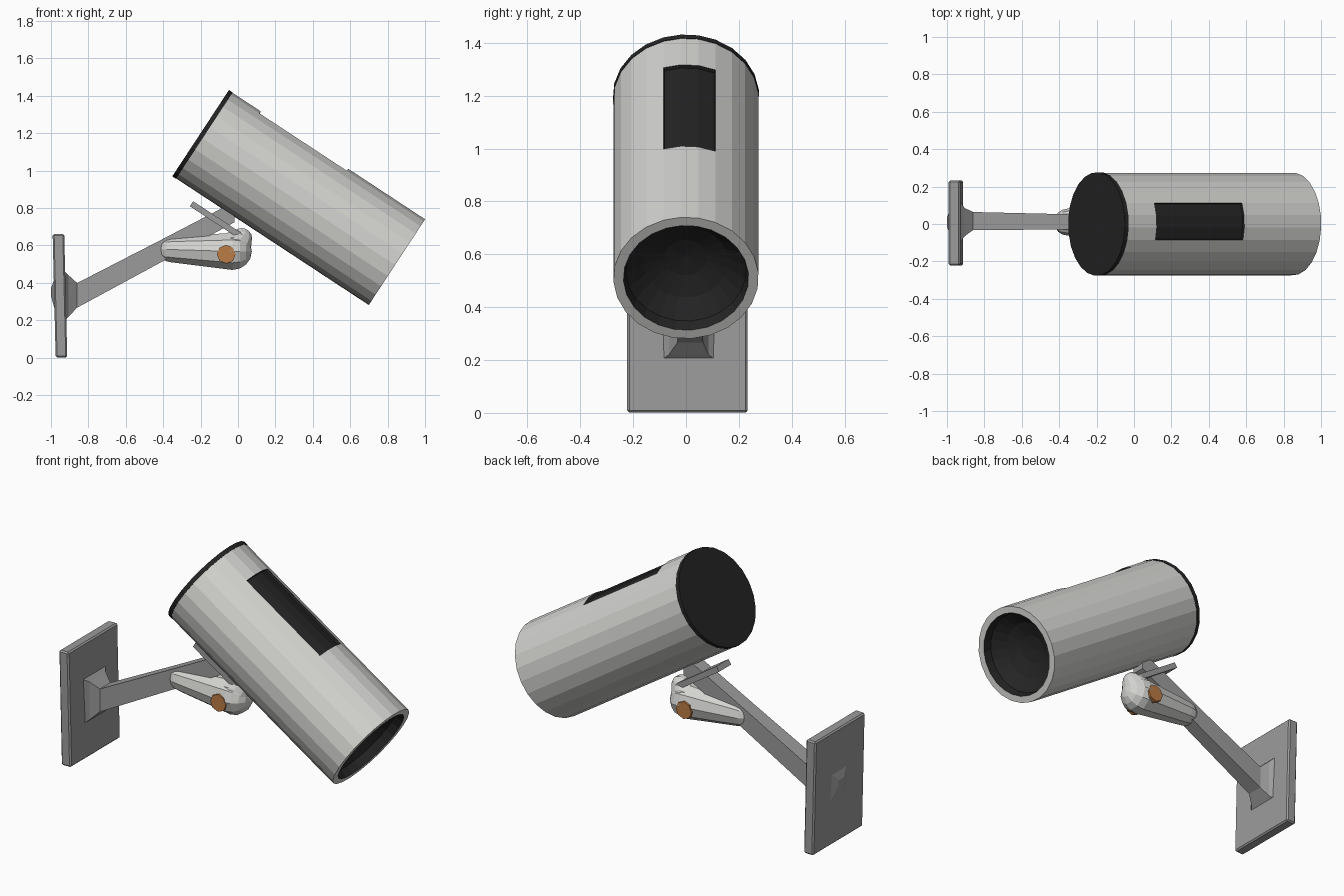
import bpy, bmesh, math
from mathutils import Matrix, Vector

if "Cube" in bpy.data.objects:
    bpy.data.objects.remove(bpy.data.objects["Cube"])


def mat(name, r, g, b):
    m = bpy.data.materials.new(name)
    m.diffuse_color = (r, g, b, 1)
    m.use_nodes = True
    m.node_tree.nodes["Principled BSDF"].inputs["Base Color"].default_value = m.diffuse_color
    return m


LIGHT = mat("light grey", 0.65, 0.65, 0.63)
MID = mat("mid grey", 0.33, 0.33, 0.33)
DARK = mat("near black", 0.018, 0.018, 0.018)
ORANGE = mat("copper orange", 0.5, 0.2, 0.06)


def finish(bm, name, *mats):
    me = bpy.data.meshes.new(name)
    bm.to_mesh(me)
    bm.free()
    for m in mats:
        me.materials.append(m)
    ob = bpy.data.objects.new(name, me)
    bpy.context.collection.objects.link(ob)
    return ob


def box(name, loc, size, tilt, m, bevel=0.0):
    bm = bmesh.new()
    bmesh.ops.create_cube(bm, size=1)
    bmesh.ops.scale(bm, vec=size, verts=bm.verts)
    if bevel:
        bmesh.ops.bevel(bm, geom=bm.edges[:], offset=bevel, segments=1, affect='EDGES')
    bmesh.ops.transform(bm, matrix=Matrix.Translation(loc) @ Matrix.Rotation(tilt, 4, 'Y'), verts=bm.verts)
    return finish(bm, name, m)


def loft(name, sections, m):
    """Rectangular sections (x, y, z, half width, half height) joined along x."""
    bm = bmesh.new()
    rows = [[bm.verts.new((x, y + i * w, z + j * h)) for i, j in ((-1, -1), (1, -1), (1, 1), (-1, 1))]
            for x, y, z, w, h in sections]
    for a, b in zip(rows, rows[1:]):
        for i in range(4):
            k = (i + 1) % 4
            bm.faces.new((a[i], a[k], b[k], b[i]))
    bm.faces.new(rows[0])
    bm.faces.new(rows[-1])
    bmesh.ops.recalc_face_normals(bm, faces=bm.faces)
    return finish(bm, name, m)


def ball_hull(name, balls, m):
    """Convex hull around low-poly balls (x, y, z, radius)."""
    bm = bmesh.new()
    for x, y, z, r in balls:
        bmesh.ops.create_uvsphere(bm, u_segments=10, v_segments=8, radius=r,
                                  matrix=Matrix.Translation((x, y, z)) @ Matrix.Rotation(math.pi / 2, 4, 'Y'))
    res = bmesh.ops.convex_hull(bm, input=bm.verts)
    junk = {v for v in res["geom_interior"] + res["geom_unused"] if isinstance(v, bmesh.types.BMVert)}
    bmesh.ops.delete(bm, geom=list(junk), context='VERTS')
    bmesh.ops.recalc_face_normals(bm, faces=bm.faces)
    return finish(bm, name, m)


# Main housing: lathed tube with dark rear cap, dark front bowl and sunken panel
L, R = 1.256, 0.275
rings = [(0, 0, 1), (0, R + .002, 1), (.024, R + .002, 1), (.024, R, 0), (.205, R, 0), (.765, R, 0),
         (L, R, 0), (L, .237, 1), (L - .05, .228, 1), (L - .11, .16, 1), (L - .14, .08, 1), (L - .15, 0, 1)]
angles = [-18, -4, 10] + [24 + 318 * i / 21 for i in range(21)]
bm = bmesh.new()
rows = [[bm.verts.new((s, r * math.sin(math.radians(a)), r * math.cos(math.radians(a)))) for a in angles]
        for s, r, _ in rings]
n, panel = len(angles), []
for k in range(len(rings) - 1):
    for i in range(n):
        j = (i + 1) % n
        f = bm.faces.new((rows[k][i], rows[k][j], rows[k + 1][j], rows[k + 1][i]))
        f.material_index = rings[k][2]
        if k == 4 and i < 3:
            panel.append(f)
bmesh.ops.remove_doubles(bm, verts=bm.verts, dist=1e-5)
bmesh.ops.recalc_face_normals(bm, faces=bm.faces)
walls = bmesh.ops.inset_region(bm, faces=panel, thickness=0.001, depth=-0.014, use_even_offset=True)["faces"]
for f in panel + walls:
    f.material_index = 1
tilt = math.radians(33.3)
bmesh.ops.transform(bm, matrix=Matrix.Translation((-.2, 0, 1.2)) @ Matrix.Rotation(tilt, 4, 'Y'), verts=bm.verts)
finish(bm, "housing", LIGHT, DARK)

# Wall plate with a small raised boss on its back
box("wall_plate", (-.952, .005, .331), (.062, .455, .66), math.radians(-1.4), MID, .008)
loft("plate_boss", [(-1.0, .01, .35, .025, .02), (-.975, .01, .34, .09, .10)], MID)

# Support arm, flared at the plate and running up into the housing
loft("arm", [(-.93, .01, .33, .11, .135), (-.905, .01, .33, .075, .11), (-.86, .016, .333, .048, .066),
             (-.43, .012, .56, .042, .06), (-.02, .01, .778, .04, .055)], MID)

# Pivot: tapered capsule, neck, mounting strip and bolt
ball_hull("pivot_body", [(-.355, .01, .578, .072), (-.03, .01, .568, .104)], LIGHT)
ball_hull("pivot_neck", [(-.02, .01, .59, .09), (.02, .01, .64, .055)], LIGHT)
box("mount_strip", (-.115, .01, .735), (.32, .11, .032), tilt, MID)
bm = bmesh.new()
bmesh.ops.create_cone(bm, cap_ends=True, segments=8, radius1=.05, radius2=.05, depth=.205,
                      matrix=Matrix.Translation((-.063, .01, .553)) @ Matrix.Rotation(math.pi / 2, 4, 'X'))
finish(bm, "pivot_bolt", ORANGE)
